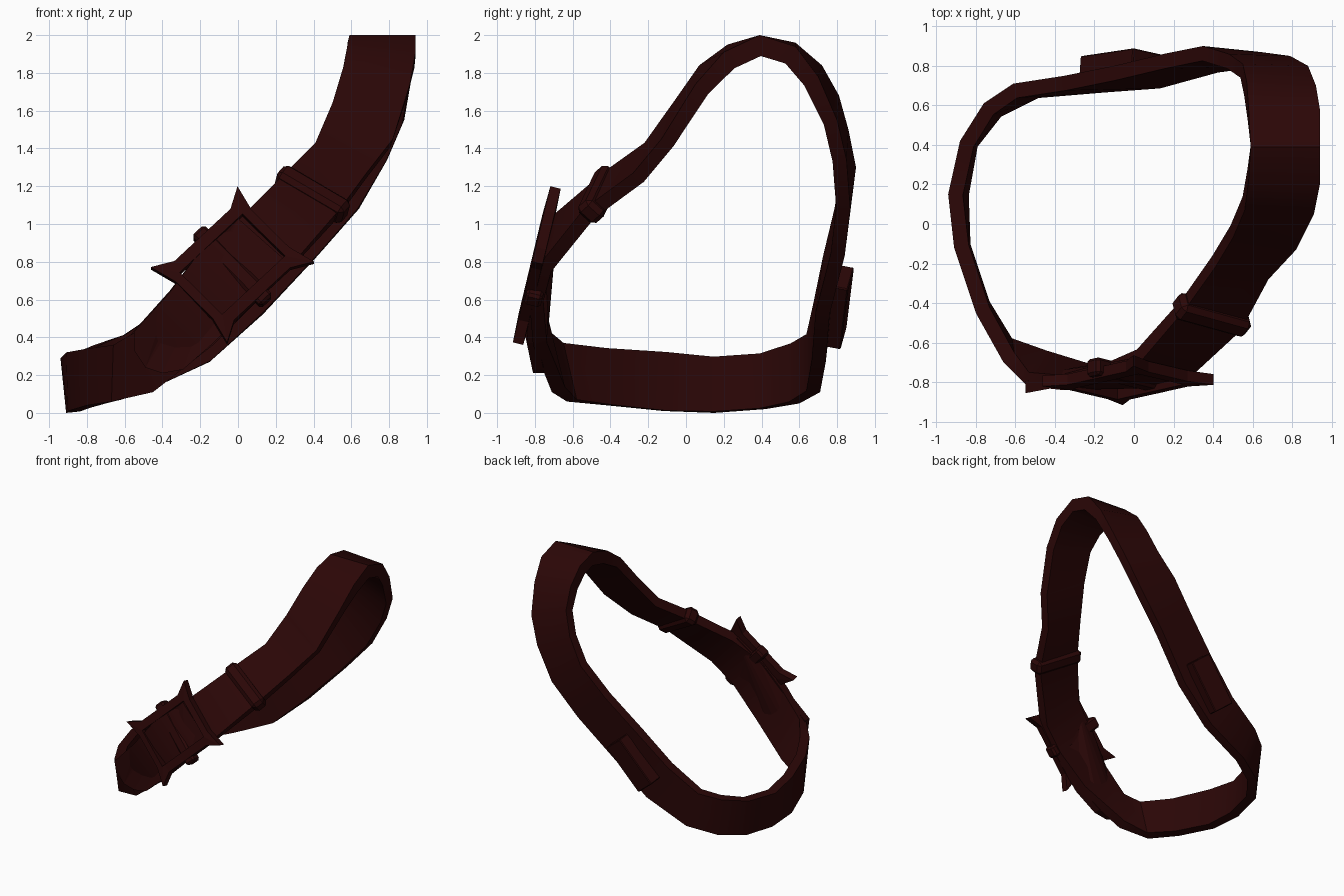
import bpy
import bmesh
from mathutils import Vector

if "Cube" in bpy.data.objects:
    bpy.data.objects.remove(bpy.data.objects["Cube"], do_unlink=True)

# Single dark leather colour
leather = bpy.data.materials.new("dark maroon leather")
leather.use_nodes = True
COLOUR = (0.024, 0.002, 0.002, 1)
leather.diffuse_color = COLOUR
shader = leather.node_tree.nodes["Principled BSDF"]
shader.inputs["Base Color"].default_value = COLOUR
shader.inputs["Roughness"].default_value = 0.8


def make_object(name, bm, smooth_angle=None):
    """Turn a bmesh into a named, coloured object."""
    bmesh.ops.recalc_face_normals(bm, faces=bm.faces)
    mesh = bpy.data.meshes.new(name)
    bm.to_mesh(mesh)
    bm.free()
    mesh.materials.append(leather)
    obj = bpy.data.objects.new(name, mesh)
    bpy.context.collection.objects.link(obj)
    if smooth_angle:
        bpy.ops.object.select_all(action="DESELECT")
        obj.select_set(True)
        bpy.context.view_layer.objects.active = obj
        bpy.ops.object.shade_smooth_by_angle(angle=smooth_angle)
    return obj


def bridge_rings(bm, rings, closed):
    """Join successive rings of vertices with quads."""
    count = len(rings)
    for i in range(count if closed else count - 1):
        a, b = rings[i], rings[(i + 1) % count]
        for j in range(len(a)):
            k = (j + 1) % len(a)
            bm.faces.new((a[j], a[k], b[k], b[j]))


def oriented_block(name, centre, along, across, length, width, depth, bevel):
    """Bevelled block lying in the plane of two directions."""
    u = Vector(along).normalized()
    w = Vector(across)
    w = (w - u * w.dot(u)).normalized()
    n = u.cross(w)
    bm = bmesh.new()
    bmesh.ops.create_cube(bm, size=1)
    for v in bm.verts:
        x, y, z = v.co
        v.co = Vector(centre) + u * x * length + w * y * width + n * z * depth
    bmesh.ops.bevel(bm, geom=bm.edges[:], offset=bevel, segments=1, affect="EDGES")
    return make_object(name, bm)


# Strap: upper and lower edges of the outer surface, starting at the low side
upper_edge = [
    (-.94, .15, .29), (-.91, -.12, .32), (-.80, -.45, .34), (-.66, -.70, .36),
    (-.54, -.82, .43), (-.36, -.84, .64), (-.19, -.80, .87), (.03, -.70, 1.05),
    (.26, -.43, 1.28), (.41, -.22, 1.43), (.50, -.07, 1.64), (.56, .07, 1.84),
    (.58, .22, 1.95), (.59, .39, 2.0), (.58, .58, 1.96), (.57, .72, 1.84),
    (.55, .81, 1.68), (.48, .86, 1.5), (.35, .90, 1.3), (.15, .86, 1.07),
    (-.10, .80, .82), (-.35, .75, .58), (-.61, .71, .41), (-.76, .61, .36),
    (-.88, .42, .31)]
lower_edge = [
    (-.91, .15, 0), (-.90, -.12, .01), (-.80, -.42, .04), (-.67, -.63, .06),
    (-.45, -.71, .11), (-.13, -.81, .36), (.10, -.83, .60), (.28, -.78, .78),
    (.54, -.54, 1.08), (.68, -.28, 1.27), (.82, -.13, 1.45), (.91, .05, 1.74),
    (.94, .20, 1.91), (.94, .39, 2.0), (.94, .58, 1.94), (.92, .70, 1.78),
    (.88, .80, 1.55), (.79, .85, 1.34), (.64, .87, 1.08), (.42, .84, .83),
    (.13, .76, .52), (-.15, .74, .27), (-.50, .71, .11), (-.72, .60, .05),
    (-.86, .42, .02)]
upper = [Vector(p) for p in upper_edge]
lower = [Vector(p) for p in lower_edge]
middle = [(a + b) / 2 for a, b in zip(upper, lower)]
total = len(middle)


def strap_frame(i):
    """Direction along, direction across and outward normal at a station."""
    along = (middle[(i + 1) % total] - middle[i - 1]).normalized()
    across = (upper[i] - lower[i]).normalized()
    return along, across, along.cross(across).normalized()


bm = bmesh.new()
rings = []
for i in range(total):
    # The strap is thicker over the top of the loop
    thickness = .075 + .12 * max(0, middle[i].z - 1.7)
    inward = -thickness * strap_frame(i)[2]
    corners = (upper[i], lower[i], lower[i] + inward, upper[i] + inward)
    rings.append([bm.verts.new(c) for c in corners])
bridge_rings(bm, rings, closed=True)
make_object("strap", bm, smooth_angle=0.6)

# Keeper loop around the strap above the buckle
along, across, out = strap_frame(8)
oriented_block("upper_keeper", middle[8] - out * .035, along, across,
               0.11, 0.42, 0.13, bevel=0.025)

# Pad on the back of the strap
oriented_block("back_pad", (-.07, .785, .565), (.27, .04, .32), (-.13, .03, .11),
               0.42, 0.19, 0.14, bevel=0.006)

# Buckle: four-pointed frame around a rectangular opening
BUCKLE_CENTRE = Vector((-.03, -.79, .78))
SLOPE = 0.24
u_dir = Vector((.73, SLOPE * .68, .68)).normalized()
w_dir = Vector((-.71, SLOPE * .70, .70)).normalized()
n_dir = u_dir.cross(w_dir).normalized()
OPEN_U, OPEN_W = 0.23, 0.16
corner = [(.28, .14), (.318, .288), (.205, .225)]
outline = []
for su, sw in ((1, 1), (-1, 1), (-1, -1), (1, -1)):
    points = corner if su * sw > 0 else corner[::-1]
    outline += [(u * su, w * sw) for u, w in points]


def clamp(value, limit):
    return max(-limit, min(limit, value))


def opening(u, w):
    """Nearest point of the opening to an outline point."""
    if abs(u) > 0.3:
        return clamp(u, OPEN_U), clamp(w, OPEN_W)
    if abs(w) > OPEN_W:
        return u, clamp(w, OPEN_W)
    return clamp(u, OPEN_U), w


bm = bmesh.new()
rings = []
for u, w in outline:
    iu, iw = opening(u, w)
    ring = []
    for a, b, depth in ((u, w, .028), (iu, iw, .034), (iu, iw, -.034), (u, w, -.028)):
        ring.append(bm.verts.new(BUCKLE_CENTRE + u_dir * a + w_dir * b + n_dir * depth))
    rings.append(ring)
bridge_rings(bm, rings, closed=True)
make_object("buckle_frame", bm)

# Bar through the middle of the buckle, wrapping the strap
oriented_block("buckle_bar", BUCKLE_CENTRE - n_dir * .025, u_dir, w_dir,
               0.09, 0.53, 0.09, bevel=0.015)

# Loose strap end with a rounded tip, lying over the strap under the buckle
tongue = [(0, 1.03), (-.19, .86), (-.36, .64), (-.55, .43), (-.55, .33), (-.49, .24),
          (-.40, .21), (-.29, .23), (-.13, .37), (.09, .60), (.26, .80)]
bm = bmesh.new()
layers = []
for front in (-.86, -.80):
    layers.append([bm.verts.new((x, front + abs(z - .45) * .21, z))
                   for x, z in tongue])
bridge_rings(bm, layers, closed=False)
for layer in layers:
    bmesh.ops.triangulate(bm, faces=[bm.faces.new(layer)])
make_object("strap_tongue", bm)
